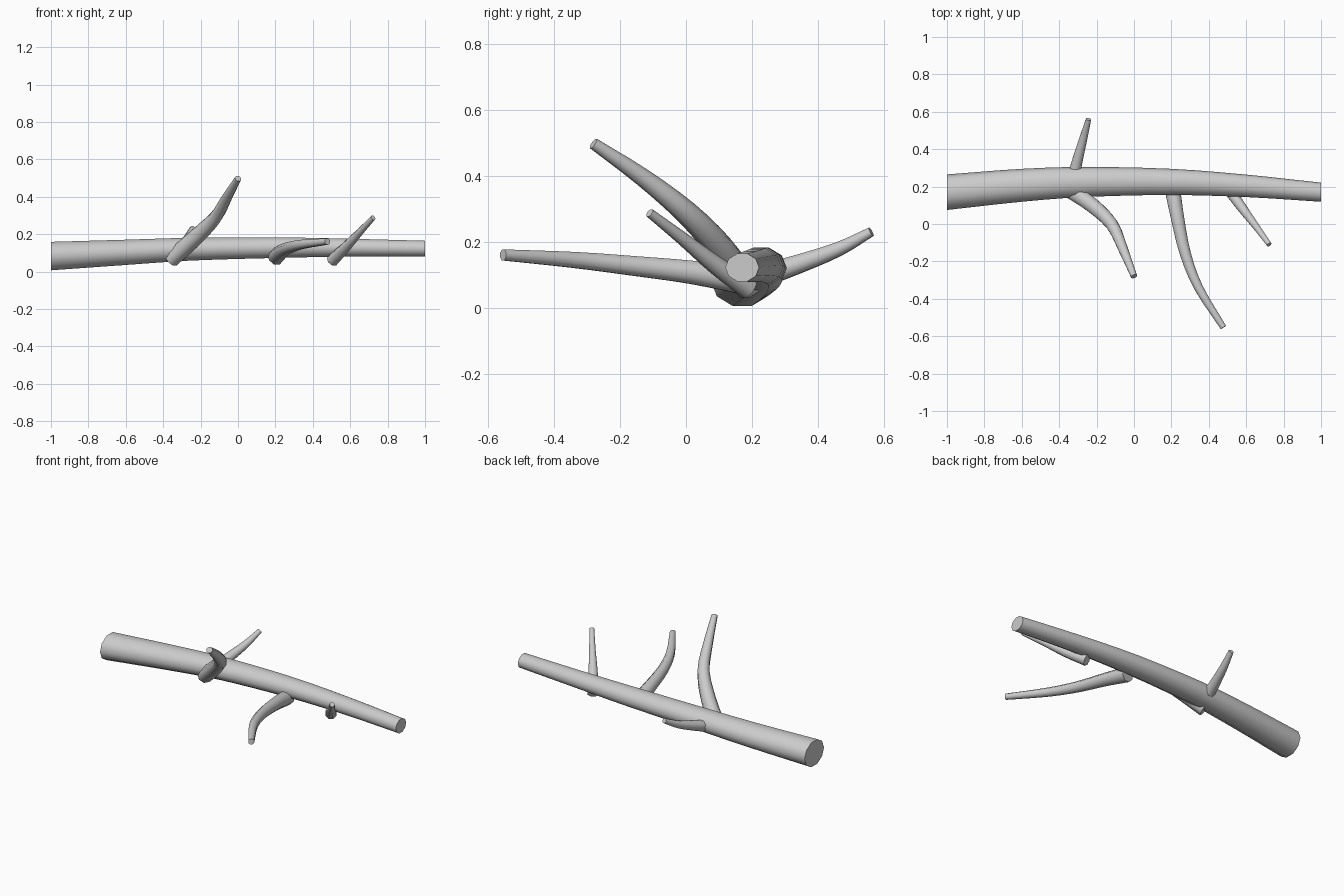
import bpy, bmesh, math
from mathutils import Vector

if "Cube" in bpy.data.objects:
    bpy.data.objects.remove(bpy.data.objects["Cube"])

bark = bpy.data.materials.new("bark_grey")
bark.diffuse_color = (0.6, 0.6, 0.6, 1)
bark.use_nodes = True
bark.node_tree.nodes["Principled BSDF"].inputs["Base Color"].default_value = bark.diffuse_color


def smooth_path(points, steps):
    """Catmull-Rom resampling of tuples of any length."""
    pts = [Vector(p) for p in points]
    pts = [2 * pts[0] - pts[1]] + pts + [2 * pts[-1] - pts[-2]]
    out = []
    for i in range(1, len(pts) - 2):
        a, b, c, d = pts[i - 1:i + 3]
        for s in range(steps):
            t = s / steps
            out.append(0.5 * (2 * b + (c - a) * t + (2 * a - 5 * b + 4 * c - d) * t * t
                              + (3 * b - a - 3 * c + d) * t ** 3))
    return out + [pts[-2]]


def tube(name, rings):
    """Skin a list of vertex rings and cap both ends."""
    bm = bmesh.new()
    loops = [[bm.verts.new(co) for co in ring] for ring in rings]
    n = len(loops[0])
    for r0, r1 in zip(loops, loops[1:]):
        for k in range(n):
            bm.faces.new((r0[k], r0[(k + 1) % n], r1[(k + 1) % n], r1[k]))
    bm.faces.new(loops[0][::-1])
    bm.faces.new(loops[-1])
    bmesh.ops.recalc_face_normals(bm, faces=bm.faces)
    mesh = bpy.data.meshes.new(name)
    bm.to_mesh(mesh)
    bm.free()
    mesh.materials.append(bark)
    obj = bpy.data.objects.new(name, mesh)
    bpy.context.collection.objects.link(obj)
    bpy.context.view_layer.objects.active = obj
    obj.select_set(True)
    bpy.ops.object.shade_smooth_by_angle(angle=math.radians(50))
    obj.select_set(False)


def circle(n, phase=0.5):
    return [(math.cos(a), math.sin(a)) for a in
            (2 * math.pi * (k + phase) / n for k in range(n))]


# Main limb: x, centre y, centre z, half depth, half height
limb = [(-1, 0.17, 0.083, 0.095, 0.080), (-0.6, 0.207, 0.103, 0.088, 0.071),
        (-0.25, 0.225, 0.12, 0.080, 0.064), (0.2, 0.225, 0.128, 0.070, 0.058),
        (0.6, 0.204, 0.128, 0.060, 0.050), (1, 0.17, 0.123, 0.051, 0.044)]
tube("main_limb", [[(x, y + ry * c, z + rz * s) for c, s in circle(10, 0)]
                   for x, y, z, ry, rz in smooth_path(limb, 3)])


def twig(name, points):
    """Points are x, y, z, radius."""
    path = smooth_path(points, 3)
    centres = [Vector(p[:3]) for p in path]
    rings = []
    for i, (c, p) in enumerate(zip(centres, path)):
        tangent = (centres[min(i + 1, len(path) - 1)] - centres[max(i - 1, 0)]).normalized()
        side = tangent.cross(Vector((0, 0, 1))).normalized()
        up = side.cross(tangent)
        rings.append([c + p[3] * (side * u + up * v) for u, v in circle(8)])
    tube(name, rings)


# Side twigs
twig("tall_front_twig", [(-0.36, 0.19, 0.065, 0.045), (-0.23, 0.105, 0.18, 0.043),
                         (-0.12, 0.0, 0.29, 0.036), (-0.06, -0.13, 0.395, 0.028),
                         (0.0, -0.28, 0.498, 0.018)])
twig("long_front_twig", [(0.205, 0.19, 0.08, 0.045), (0.235, 0.02, 0.108, 0.038),
                         (0.275, -0.16, 0.128, 0.032), (0.345, -0.34, 0.146, 0.026),
                         (0.478, -0.553, 0.161, 0.018)])
twig("small_front_twig", [(0.505, 0.19, 0.06, 0.034), (0.575, 0.09, 0.13, 0.028),
                          (0.65, -0.01, 0.21, 0.020), (0.723, -0.11, 0.288, 0.014)])
twig("back_twig", [(-0.33, 0.22, 0.095, 0.038), (-0.305, 0.33, 0.13, 0.031),
                   (-0.27, 0.46, 0.178, 0.023), (-0.243, 0.56, 0.231, 0.015)])
